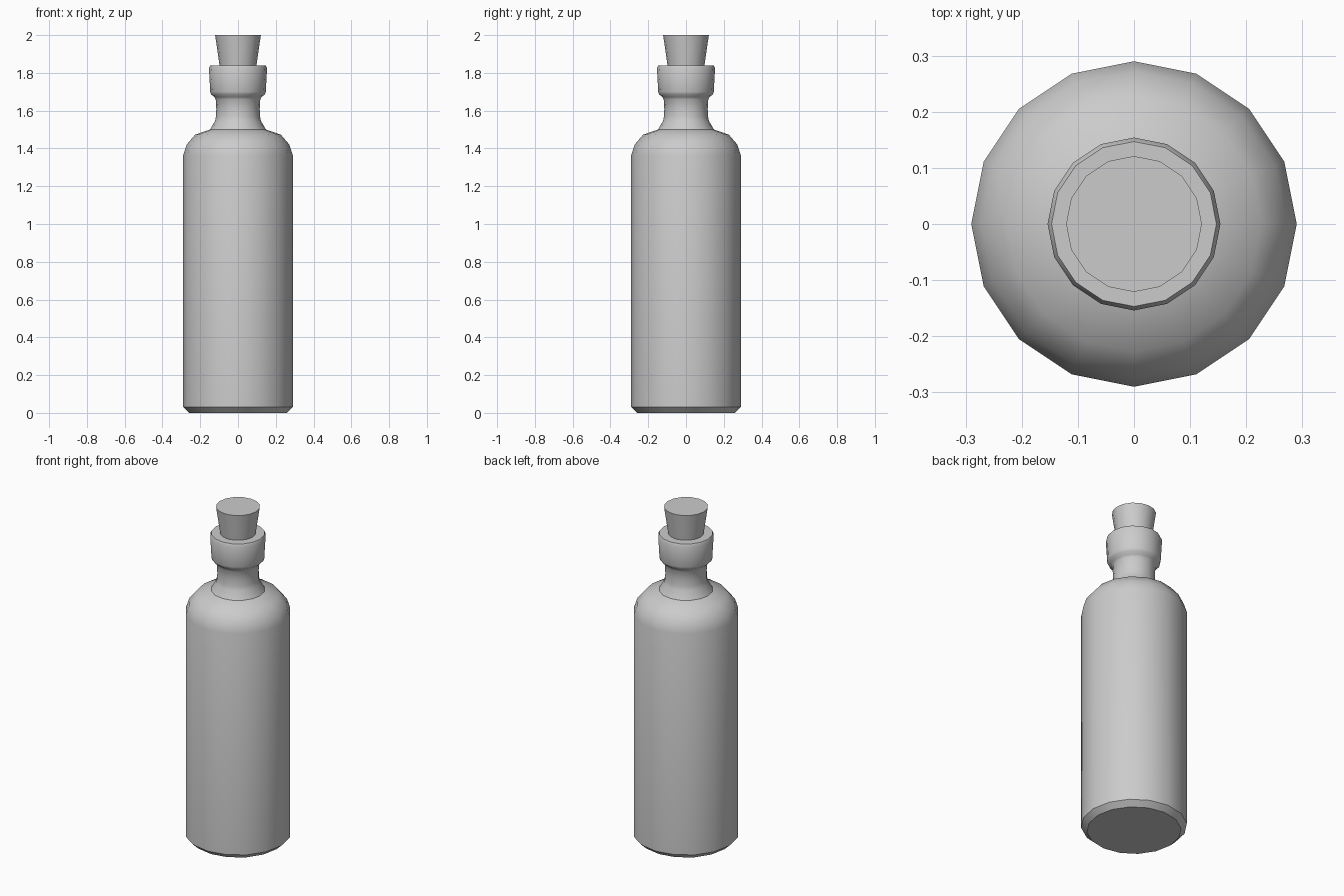
import bpy, bmesh
from math import sin, cos, tau, radians

if "Cube" in bpy.data.objects:
    bpy.data.objects.remove(bpy.data.objects["Cube"])

SIDES = 16


def lathe(name, profile, angle=36):
    """Revolve a (radius, z) profile around z, with capped ends."""
    bm = bmesh.new()
    rings = [[bm.verts.new((r * cos(tau * i / SIDES), r * sin(tau * i / SIDES), z))
              for i in range(SIDES)] for r, z in profile]
    for a, b in zip(rings, rings[1:]):
        for i in range(SIDES):
            j = (i + 1) % SIDES
            bm.faces.new((a[i], a[j], b[j], b[i]))
    bm.faces.new(rings[0][::-1])
    bm.faces.new(rings[-1])
    mesh = bpy.data.meshes.new(name)
    bm.to_mesh(mesh)
    bm.free()
    obj = bpy.data.objects.new(name, mesh)
    bpy.context.collection.objects.link(obj)
    bpy.ops.object.select_all(action='DESELECT')
    obj.select_set(True)
    bpy.context.view_layer.objects.active = obj
    bpy.ops.object.shade_smooth_by_angle(angle=radians(angle))
    return obj


# Bottle: chamfered base, body, rounded shoulder, flared neck and lip
lathe("bottle", [
    (0.258, 0.0), (0.29, 0.03), (0.29, 1.365), (0.272, 1.42), (0.227, 1.473),
    (0.148, 1.50), (0.122, 1.545), (0.116, 1.57), (0.115, 1.61), (0.118, 1.66),
    (0.125, 1.672), (0.143, 1.687), (0.147, 1.70), (0.154, 1.825),
    (0.147, 1.84), (0.09, 1.84)], 38)

# Cork: tapered stopper set into the mouth
lathe("cork", [(0.092, 1.80), (0.121, 2.0)])
